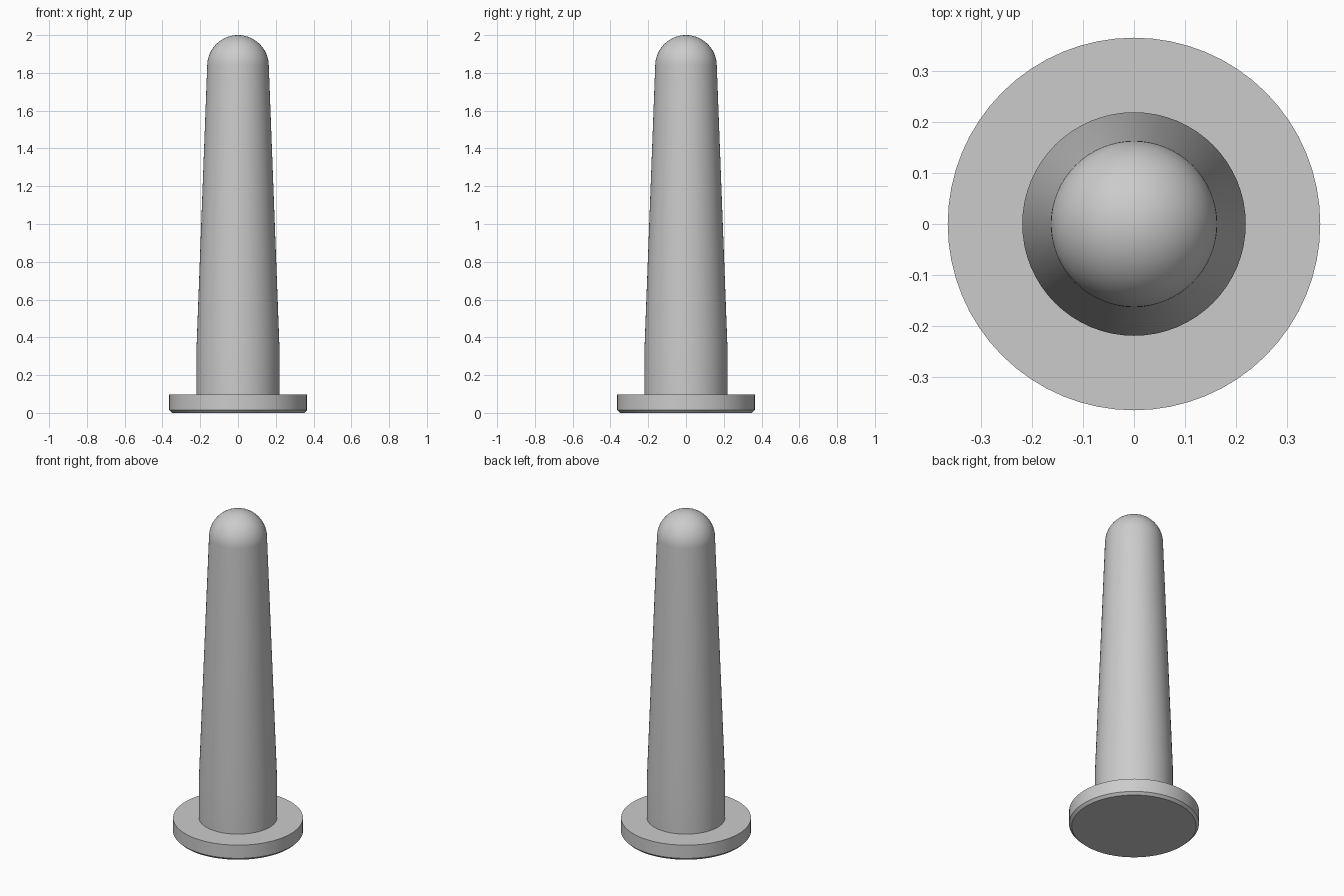
import bpy
import bmesh
from math import sin, cos, pi, radians

SEGMENTS = 64

cube = bpy.data.objects.get("Cube")
if cube:
    bpy.data.objects.remove(cube, do_unlink=True)

grey = bpy.data.materials.new("plain_grey")
grey.use_nodes = True
colour = (0.6, 0.6, 0.6, 1.0)
grey.diffuse_color = colour
grey.node_tree.nodes["Principled BSDF"].inputs["Base Color"].default_value = colour


def lathe(name, profile):
    """Spin a (radius, height) profile, starting and ending on the z axis."""
    bm = bmesh.new()
    verts = [bm.verts.new((r, 0, z)) for r, z in profile]
    edges = [bm.edges.new(pair) for pair in zip(verts, verts[1:])]
    bmesh.ops.spin(bm, geom=verts + edges, cent=(0, 0, 0), axis=(0, 0, 1),
                   angle=2 * pi, steps=SEGMENTS, use_merge=True)
    bmesh.ops.remove_doubles(bm, verts=bm.verts, dist=1e-5)
    bmesh.ops.recalc_face_normals(bm, faces=bm.faces)
    mesh = bpy.data.meshes.new(name)
    bm.to_mesh(mesh)
    bm.free()
    mesh.materials.append(grey)
    obj = bpy.data.objects.new(name, mesh)
    bpy.context.collection.objects.link(obj)
    bpy.ops.object.select_all(action="DESELECT")
    obj.select_set(True)
    bpy.context.view_layer.objects.active = obj
    bpy.ops.object.shade_smooth_by_angle(angle=radians(30))
    return obj


# One turned body: chamfered flange, short straight collar, tapered shaft, domed tip
flange_r, collar_r, tip_r = 0.365, 0.219, 0.163
dome_z = 2 - tip_r
profile = [(0, 0), (flange_r - 0.015, 0), (flange_r, 0.015), (flange_r, 0.097),
           (collar_r, 0.097), (collar_r, 0.36)]
steps = 16
for i in range(steps):
    a = pi / 2 * i / steps
    profile.append((tip_r * cos(a), dome_z + tip_r * sin(a)))
profile.append((0, 2))

lathe("flanged_pin", profile)
